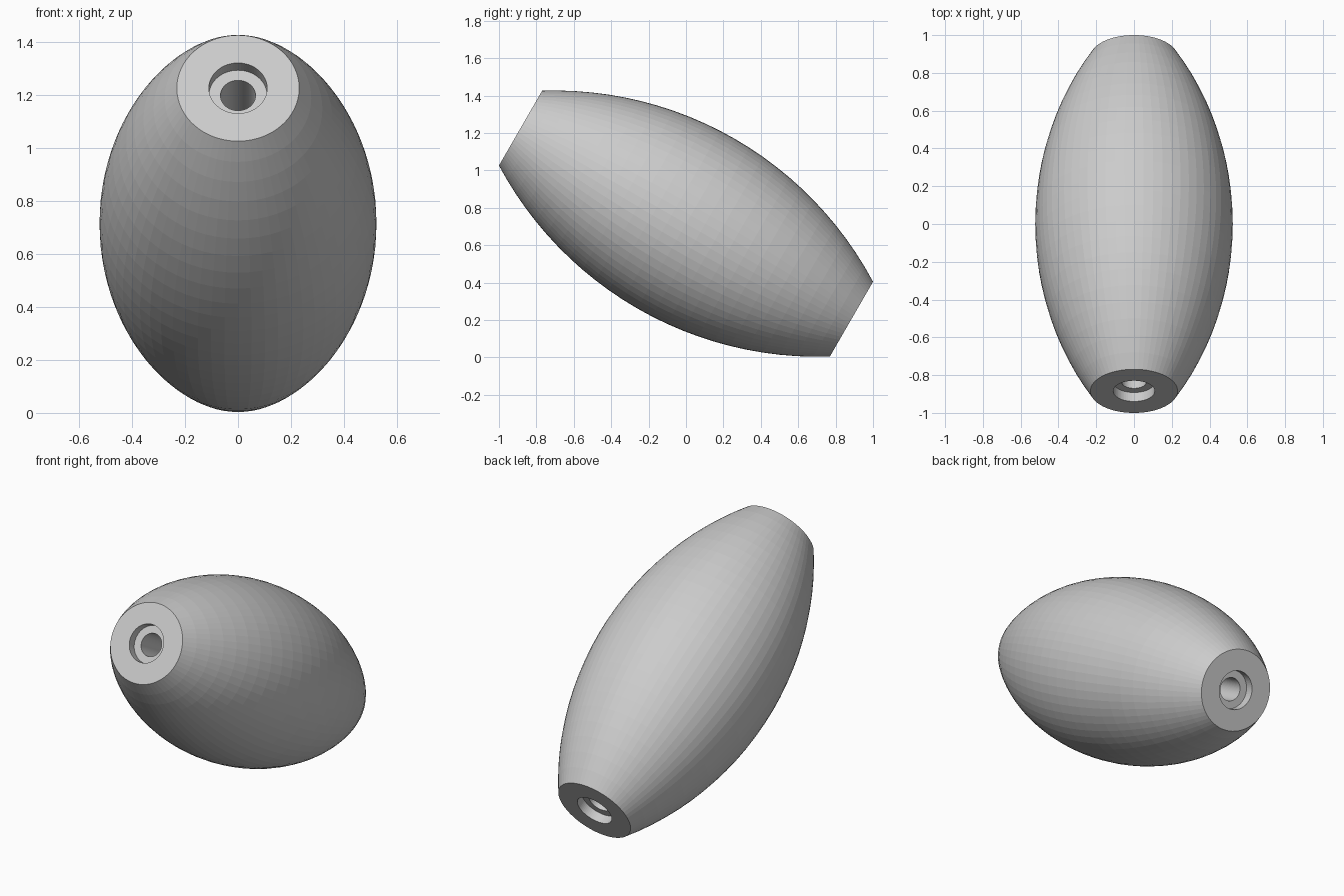
import bpy, bmesh, math
from mathutils import Matrix

if "Cube" in bpy.data.objects:
    bpy.data.objects.remove(bpy.data.objects["Cube"])

HALF, R_MID, R_END = 1.0214, 0.523, 0.231   # half length, belly and end radii
R_SINK, R_BORE, SINK = 0.11, 0.066, 0.055   # counterbore radius, bore radius, depth
RINGS, SIDES = 24, 64

# Outer profile: circular arc bulging from end to end
sag = R_MID - R_END
arc_r = (HALF ** 2 + sag ** 2) / (2 * sag)
a = math.asin(HALF / arc_r)
profile = []
for i in range(RINGS + 1):
    t = -a + 2 * a * i / RINGS
    profile.append((R_MID - arc_r * (1 - math.cos(t)), arc_r * math.sin(t)))

# Stepped through-bore, same at both ends
profile += [(R_SINK, HALF), (R_SINK, HALF - SINK), (R_BORE, HALF - SINK),
            (R_BORE, SINK - HALF), (R_SINK, SINK - HALF), (R_SINK, -HALF)]

# Revolve the closed profile
bm = bmesh.new()
rings = [[bm.verts.new((r * math.cos(2 * math.pi * k / SIDES),
                        r * math.sin(2 * math.pi * k / SIDES), z))
          for k in range(SIDES)] for r, z in profile]
for i, lo in enumerate(rings):
    hi = rings[(i + 1) % len(rings)]
    for k in range(SIDES):
        n = (k + 1) % SIDES
        bm.faces.new((lo[k], lo[n], hi[n], hi[k]))
bmesh.ops.recalc_face_normals(bm, faces=bm.faces)

# Tilt so the front end points forward and 30 degrees up
bm.transform(Matrix.Translation((0, 0, 0.715)) @ Matrix.Rotation(math.radians(60), 4, 'X'))
mesh = bpy.data.meshes.new("barrel_handle")
bm.to_mesh(mesh)
bm.free()
bpy.context.collection.objects.link(bpy.data.objects.new("barrel_handle", mesh))
